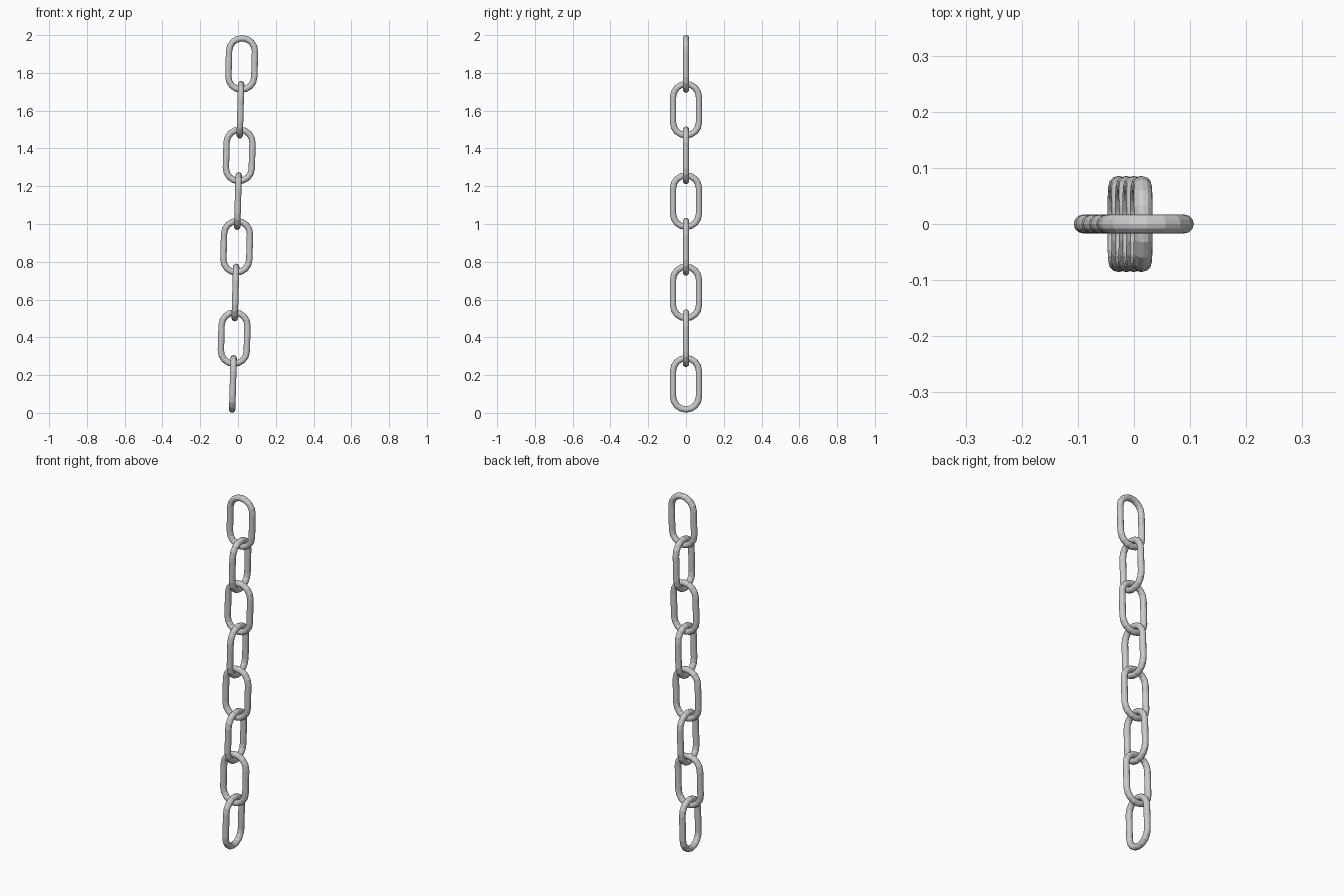
import bpy, bmesh, math
from mathutils import Vector, Matrix

if "Cube" in bpy.data.objects:
    bpy.data.objects.remove(bpy.data.objects["Cube"])

COUNT, PITCH = 8, 0.242      # links and spacing along the chain
R, H, T = 0.0685, 0.0675, 0.0168   # bend radius, half straight length, wire radius
ARC, SIDES = 8, 12
TILT = math.radians(1.57)    # slight lean of the whole chain


def link_mesh(name):
    """Oval wire loop in the XZ plane."""
    bm = bmesh.new()
    rings = []
    for end in (0, 1):
        for i in range(ARC + 1):
            a = math.pi * (end + i / ARC)
            out = Vector((math.cos(a), 0, math.sin(a)))
            c = out * R + Vector((0, 0, H if end == 0 else -H))
            ring = []
            for j in range(SIDES):
                b = 2 * math.pi * j / SIDES
                ring.append(bm.verts.new(c + out * T * math.cos(b) + Vector((0, T * math.sin(b), 0))))
            rings.append(ring)
    for i, ring in enumerate(rings):
        nxt = rings[(i + 1) % len(rings)]
        for j in range(SIDES):
            k = (j + 1) % SIDES
            bm.faces.new((ring[j], ring[k], nxt[k], nxt[j]))
    bmesh.ops.recalc_face_normals(bm, faces=bm.faces)
    me = bpy.data.meshes.new(name)
    bm.to_mesh(me)
    bm.free()
    return me


# Links alternate by a quarter turn down the leaning chain
lean = Matrix.Rotation(TILT, 4, 'Y')
top = Vector((0.0195, 0, 2 - (R + H + T)))
mesh = link_mesh("chain_link")
for n in range(COUNT):
    ob = bpy.data.objects.new(f"chain_link_{n + 1}", mesh)
    bpy.context.collection.objects.link(ob)
    pos = top + lean @ Vector((0, 0, -PITCH * n))
    turn = Matrix.Rotation(math.pi / 2 * (n % 2), 4, 'Z')
    ob.matrix_world = Matrix.Translation(pos) @ lean @ turn
